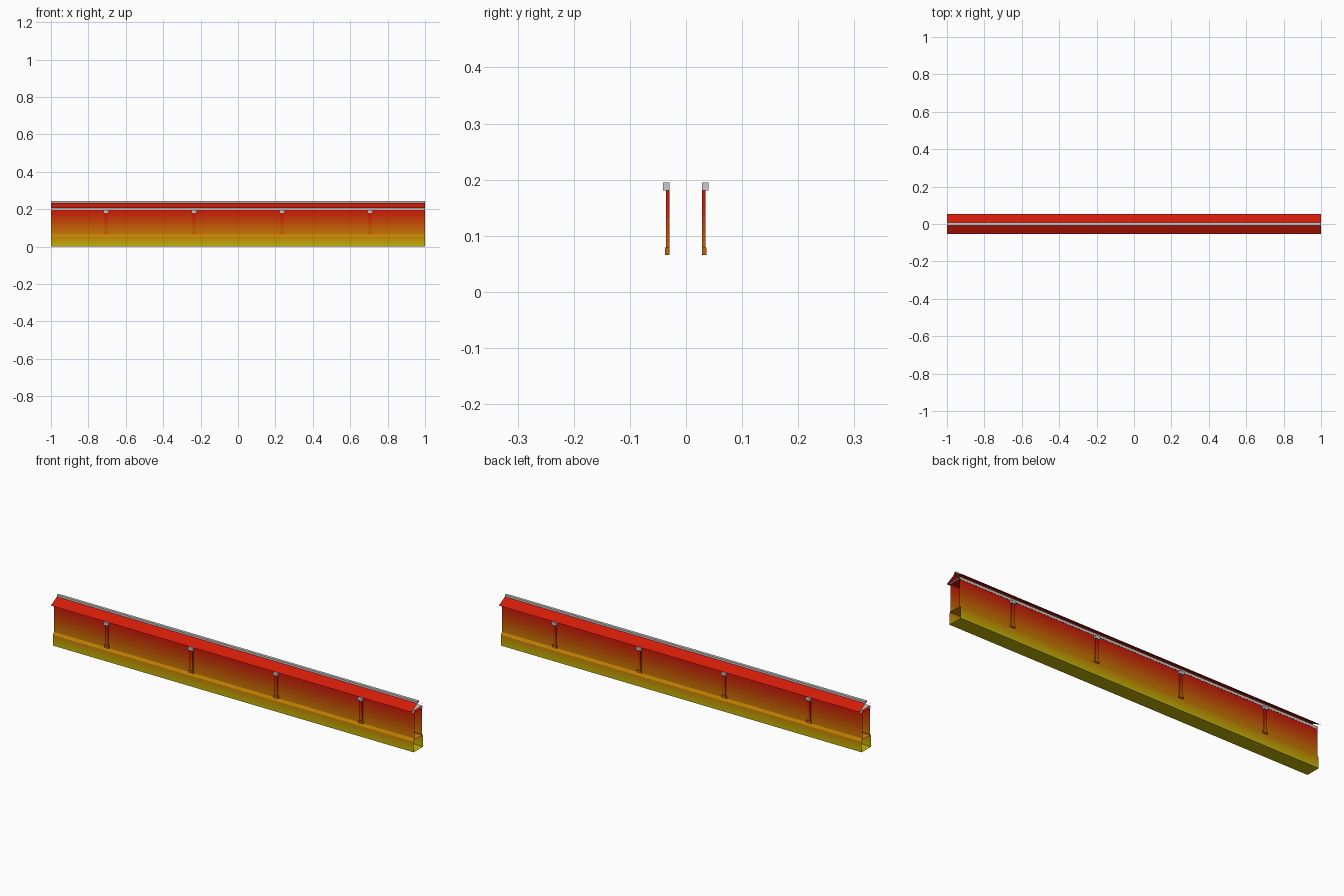
import bpy

if "Cube" in bpy.data.objects:
    bpy.data.objects.remove(bpy.data.objects["Cube"])

L = 1.0  # half length


def material(name, rgb):
    m = bpy.data.materials.new(name)
    m.diffuse_color = (*[c ** 2.2 for c in rgb], 1)  # screen colour to linear
    m.use_nodes = True
    m.node_tree.nodes["Principled BSDF"].inputs["Base Color"].default_value = m.diffuse_color
    return m


# Paint fades from yellow at the ground, through orange, to red at the eaves
STOPS = [(0.0, (0.76, 0.72, 0.06)), (0.05, (0.78, 0.53, 0.05)),
         (0.10, (0.78, 0.38, 0.05)), (0.15, (0.78, 0.23, 0.06)),
         (0.20, (0.80, 0.09, 0.06))]


def fade(z):
    for (z0, a), (z1, b) in zip(STOPS, STOPS[1:]):
        if z <= z1:
            t = (z - z0) / (z1 - z0)
            return [p + (q - p) * t for p, q in zip(a, b)]
    return STOPS[-1][1]


N_BANDS, STEP = 20, 0.01
BANDS = [material(f"paint_{i}", fade((i + 0.5) * STEP)) for i in range(N_BANDS)]
ROOF_RED = material("roof_red", (0.82, 0.13, 0.065))


def make(name, verts, faces, mat=None, shift=0.0):
    me = bpy.data.meshes.new(name)
    me.from_pydata(verts, [], faces)
    me.update()
    ob = bpy.data.objects.new(name, me)
    bpy.context.collection.objects.link(ob)
    if mat == "fade":  # one paint band per face height
        for m in BANDS:
            me.materials.append(m)
        for p in me.polygons:
            k = int((p.center.z + shift) / STEP)
            p.material_index = max(0, min(N_BANDS - 1, k))
    elif mat:
        me.materials.append(mat)
    return ob


def sheet(name, profile, mat=None, closed=False):
    """Open-ended strip: a (y, z) profile swept along x."""
    n = len(profile)
    verts = [(x, y, z) for x in (-L, L) for y, z in profile]
    faces = [(i, n + i, n + (i + 1) % n, (i + 1) % n)
             for i in range(n if closed else n - 1)]
    return make(name, verts, faces, mat)


def block(name, x, y, zs, mat=None, shift=0.0):
    """Box with a ring of vertices at every height in zs."""
    (x0, x1), (y0, y1) = x, y
    verts = [(a, b, z) for z in zs
             for a, b in ((x0, y0), (x1, y0), (x1, y1), (x0, y1))]
    faces = [(4 * k + i, 4 * k + (i + 1) % 4, 4 * k + 4 + (i + 1) % 4, 4 * k + 4 + i)
             for k in range(len(zs) - 1) for i in range(4)]
    t = 4 * (len(zs) - 1)
    faces += [(3, 2, 1, 0), (t, t + 1, t + 2, t + 3)]
    return make(name, verts, faces, mat, shift)


# Wall: one open-ended tube with plinth, sloped ledge and upper wall
half = [(0.037, z / 100) for z in range(6)] + [(0.037, 0.053), (0.030, 0.066)]
half += [(0.030, z / 100) for z in range(7, 20)] + [(0.030, 0.196)]
sheet("wall", [(-y, z) for y, z in reversed(half)] + half, "fade", closed=True)

# Floor plate inside the wall at plinth height
sheet("inner_plate", [(-0.033, 0.06), (0.033, 0.06)], "fade")

# Grey top beam under the roof
sheet("top_beam", [(-0.032, 0.195), (-0.032, 0.208), (0.032, 0.208), (0.032, 0.195)])

# Gable roof and ridge cap
sheet("roof", [(0.054, 0.207), (0, 0.237), (-0.054, 0.207)][::-1], ROOF_RED)
sheet("ridge_cap", [(-0.007, 0.232), (-0.007, 0.243), (0.007, 0.243), (0.007, 0.232)])

# Half posts on both faces, painted a little redder than the wall
SHAFT = [0.079 + 0.0102 * k for k in range(11)]
for side, s in (("front", -1), ("back", 1)):
    for i, x in enumerate((-0.705, -0.235, 0.235, 0.705)):
        def part(name, w, depth, zs, mat=None, shift=0.0):
            y = sorted((s * 0.029 - 0.0005, s * depth - 0.0005))
            block(f"{side}_post_{name}_{i}", (x - w, x + w), y, zs, mat, shift)
        part("base", 0.013, 0.037, [0.066, 0.079], "fade", 0.03)
        part("shaft", 0.008, 0.035, SHAFT, "fade", 0.025)
        part("cap", 0.013, 0.0405, [0.181, 0.195])
